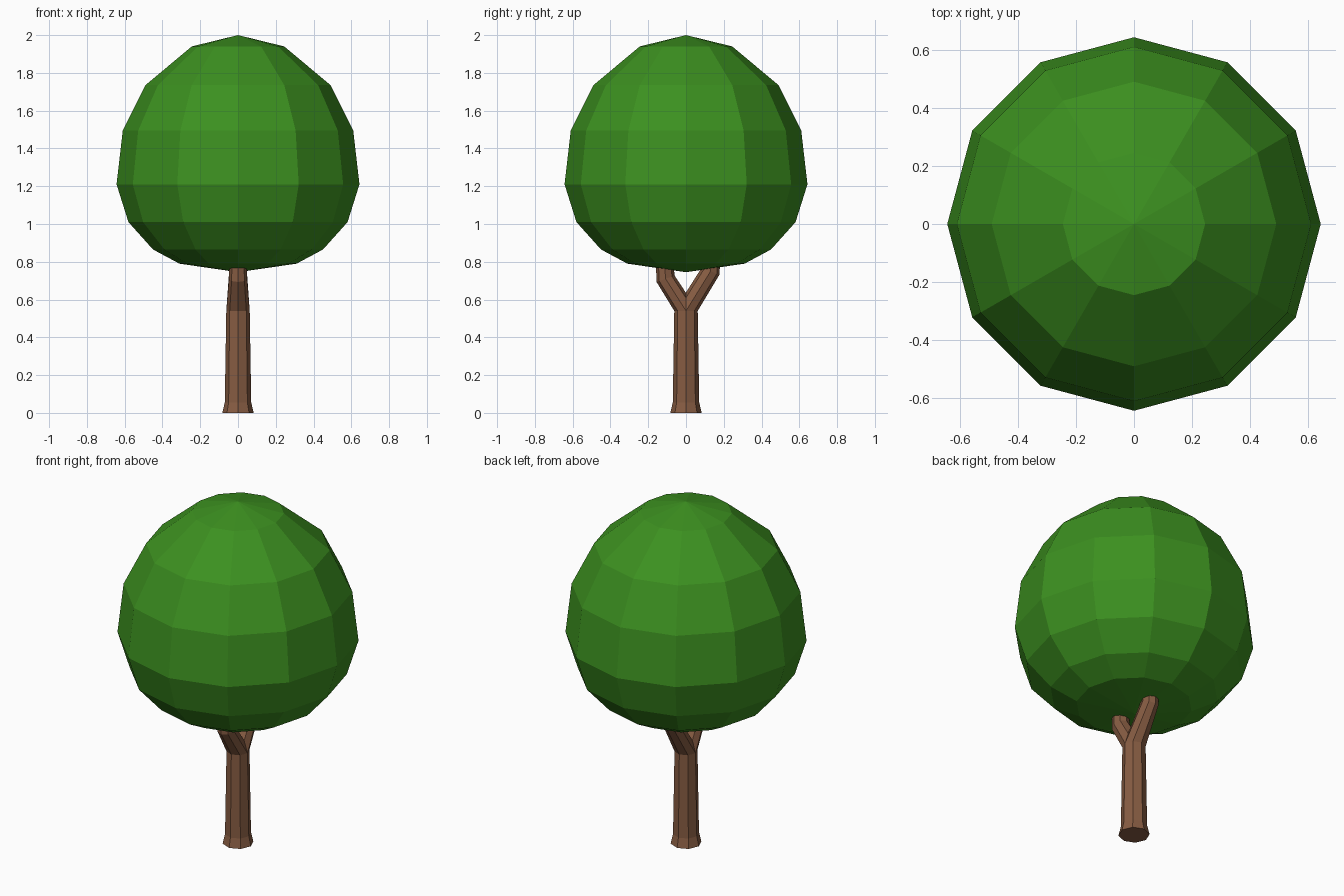
import bpy, bmesh, math

if "Cube" in bpy.data.objects:
    bpy.data.objects.remove(bpy.data.objects["Cube"])


def material(name, rgb):
    m = bpy.data.materials.new(name)
    m.diffuse_color = (*rgb, 1)
    m.use_nodes = True
    m.node_tree.nodes["Principled BSDF"].inputs["Base Color"].default_value = m.diffuse_color
    return m


def loft(name, rings, sides, mat):
    """Skin rings given as (y, z, radius, slope); radius 0 closes to a point."""
    bm = bmesh.new()
    loops = []
    for y, z, r, slope in rings:
        if r == 0:
            loops.append([bm.verts.new((0, y, z))] * sides)
            continue
        loop = []
        for i in range(sides):
            a = 2 * math.pi * i / sides
            dy = r * math.sin(a)
            loop.append(bm.verts.new((r * math.cos(a), y + dy, z + slope * dy)))
        loops.append(loop)
    for lo, hi in zip(loops, loops[1:]):
        for i in range(sides):
            j = (i + 1) % sides
            bm.faces.new(dict.fromkeys((lo[i], lo[j], hi[j], hi[i])))
    for loop in (loops[0], loops[-1]):
        if loop[0] is not loop[1]:
            bm.faces.new(loop)
    bmesh.ops.recalc_face_normals(bm, faces=bm.faces)
    mesh = bpy.data.meshes.new(name)
    bm.to_mesh(mesh)
    bm.free()
    mesh.materials.append(mat)
    obj = bpy.data.objects.new(name, mesh)
    bpy.context.collection.objects.link(obj)
    return obj


leaf = material("leaf_green", (0.045, 0.28, 0.014))
bark = material("bark_brown", (0.24, 0.107, 0.055))

# Faceted twelve-sided crown
profile = [(0, 0.745), (0.31, 0.79), (0.45, 0.865), (0.58, 1.01), (0.643, 1.21),
           (0.61, 1.495), (0.49, 1.735), (0.245, 1.94), (0, 2.0)]
loft("crown", [(0, z, r, 0) for r, z in profile], 12, leaf)

# Eight-sided trunk with a flared foot
loft("trunk", [(0, 0, 0.083, 0), (0, 0.055, 0.07, 0), (0, 0.54, 0.062, 0)], 8, bark)

# Forked branches that bend upwards into the crown
loft("front_branch", [(0, 0.54, 0.062, 0), (-0.108, 0.71, 0.048, 0.35),
                      (-0.12, 0.88, 0.042, 0)], 8, bark)
loft("back_branch", [(0, 0.54, 0.062, 0), (0.13, 0.75, 0.047, -0.4),
                     (0.145, 0.92, 0.042, 0)], 8, bark)
